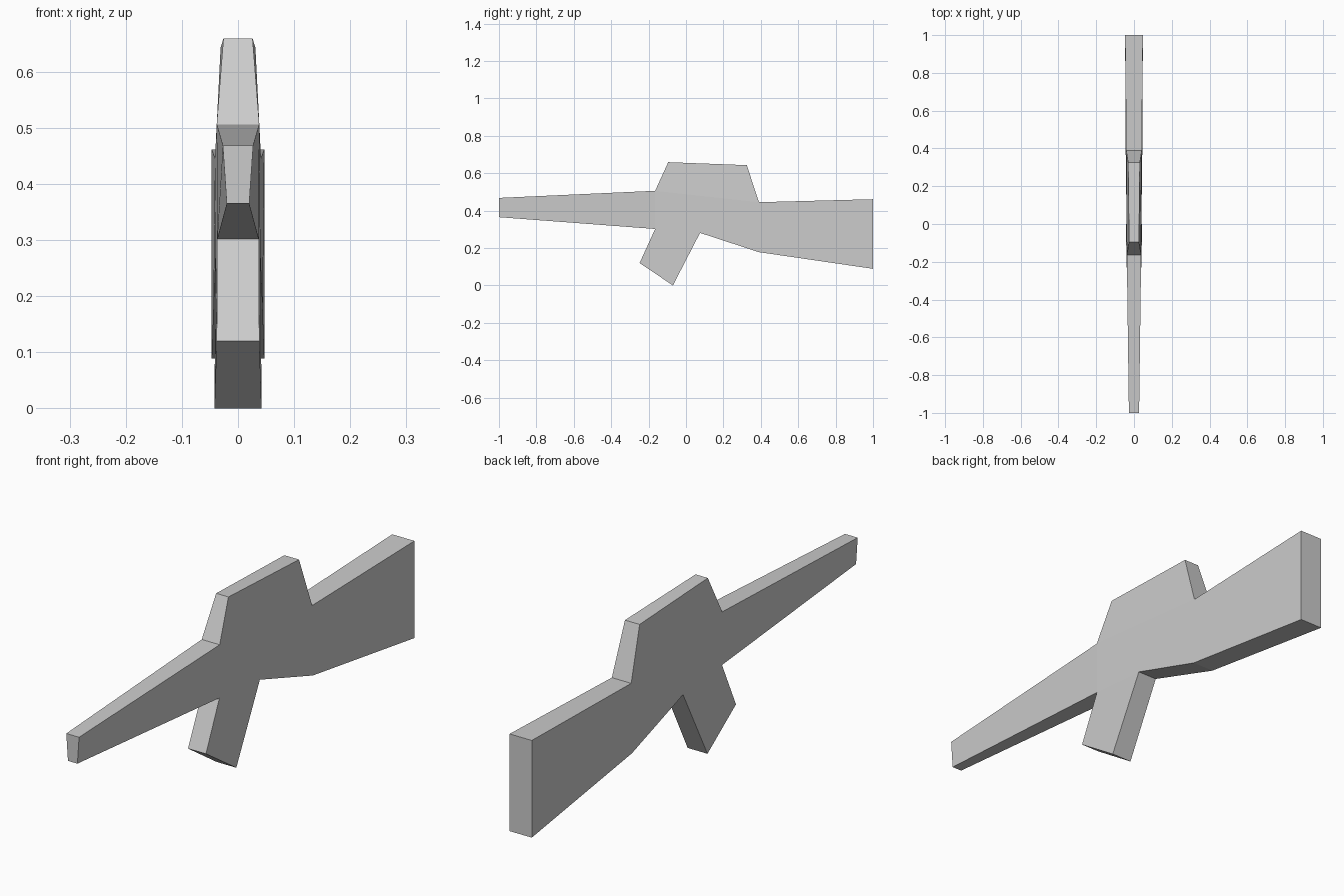
import bpy
import bmesh

cube = bpy.data.objects.get("Cube")
if cube:
    bpy.data.objects.remove(cube, do_unlink=True)

GREY = (0.6, 0.6, 0.6, 1.0)
grey = bpy.data.materials.new("plain grey")
grey.use_nodes = True
grey.diffuse_color = GREY
grey.node_tree.nodes["Principled BSDF"].inputs["Base Color"].default_value = GREY

# Silhouette corners: y, z, half width
corners = {
    "muzzle_top": (-1, 0.468, 0.027),
    "muzzle_low": (-1, 0.365, 0.020),
    "front_top": (-0.165, 0.506, 0.038),
    "front_low": (-0.165, 0.302, 0.037),
    "grip_front": (-0.248, 0.12, 0.038),
    "grip_back": (-0.07, 0, 0.042),
    "grip_root": (0.075, 0.281, 0.040),
    "rear_low": (0.39, 0.178, 0.044),
    "rear_top": (0.39, 0.445, 0.041),
    "butt_low": (1, 0.089, 0.047),
    "butt_top": (1, 0.461, 0.047),
    "sight_front": (-0.095, 0.659, 0.026),
    "sight_back": (0.325, 0.643, 0.031),
}


def make_part(name, loop, joints):
    """Slab with tapered sides; rim edges listed in joints stay open."""
    bm = bmesh.new()
    pts = [corners[c] for c in loop]
    right = [bm.verts.new((-w, y, z)) for y, z, w in pts]
    left = [bm.verts.new((w, y, z)) for y, z, w in pts]
    bm.faces.new(right)
    bm.faces.new(left[::-1])
    for i, corner in enumerate(loop):
        j = (i + 1) % len(loop)
        if {corner, loop[j]} not in joints:
            bm.faces.new((right[j], right[i], left[i], left[j]))
    mesh = bpy.data.meshes.new(name)
    bm.to_mesh(mesh)
    bm.free()
    mesh.materials.append(grey)
    obj = bpy.data.objects.new(name, mesh)
    bpy.context.collection.objects.link(obj)


# Seams where neighbouring parts meet
barrel_seam = {"front_top", "front_low"}
grip_seam = {"front_low", "grip_root"}
stock_seam = {"rear_low", "rear_top"}
sight_seam = {"front_top", "rear_top"}

# Loops run counter-clockwise seen from the right (-x), y to the right
make_part("barrel", ["muzzle_top", "front_top", "front_low", "muzzle_low"],
          [barrel_seam])
make_part("receiver", ["front_top", "rear_top", "rear_low", "grip_root", "front_low"],
          [barrel_seam, grip_seam, stock_seam, sight_seam])
make_part("magazine", ["front_low", "grip_root", "grip_back", "grip_front"],
          [grip_seam])
make_part("upper_housing", ["sight_front", "sight_back", "rear_top", "front_top"],
          [sight_seam])
make_part("stock", ["rear_top", "butt_top", "butt_low", "rear_low"],
          [stock_seam])

# Point every face outward
for obj in bpy.context.collection.objects:
    if obj.type == "MESH" and grey.name in obj.data.materials:
        bm = bmesh.new()
        bm.from_mesh(obj.data)
        for face in bm.faces:
            face.normal_update()
        side = min(bm.faces, key=lambda f: f.calc_center_median().x)
        if side.normal.x > 0:
            bmesh.ops.reverse_faces(bm, faces=bm.faces[:])
        bm.to_mesh(obj.data)
        bm.free()
